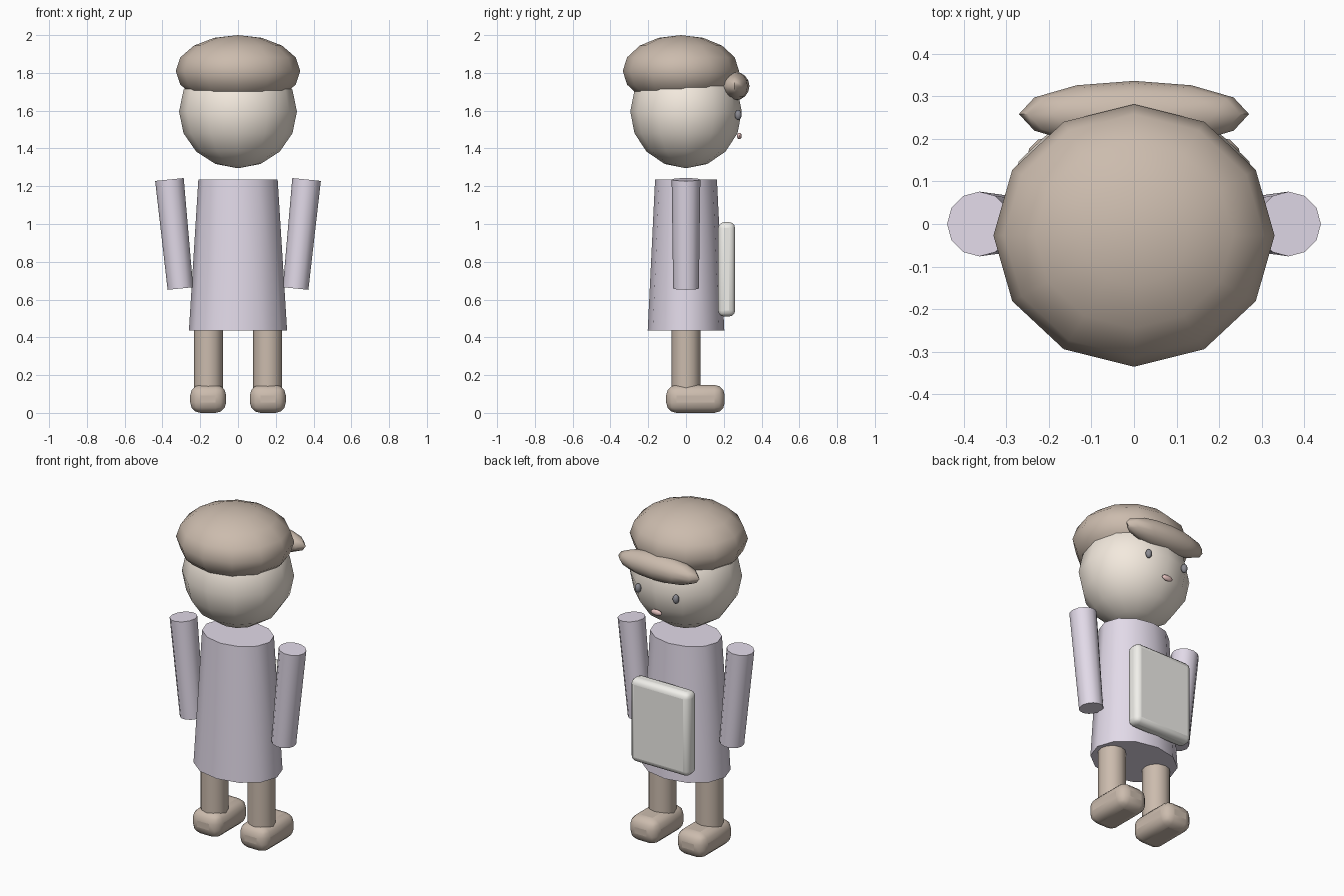
import bpy
from math import radians, atan2, hypot

if "Cube" in bpy.data.objects:
    bpy.data.objects.remove(bpy.data.objects["Cube"])


def material(name, rgb):
    m = bpy.data.materials.new(name)
    m.diffuse_color = (*rgb, 1)
    m.use_nodes = True
    m.node_tree.nodes["Principled BSDF"].inputs["Base Color"].default_value = m.diffuse_color
    return m


BROWN = material("brown", (0.60, 0.50, 0.42))
SKIN = material("skin", (0.90, 0.82, 0.73))
LILAC = material("lilac", (0.76, 0.70, 0.81))
DARK = material("dark", (0.25, 0.25, 0.28))
PINK = material("pink", (0.80, 0.55, 0.53))
WHITE = material("white", (0.88, 0.87, 0.83))


def finish(name, mat, scale=None, angle=40):
    ob = bpy.context.object
    ob.name = name
    ob.data.materials.append(mat)
    if scale:
        ob.scale = scale
    bpy.ops.object.transform_apply(location=False, rotation=False, scale=True)
    bpy.ops.object.shade_smooth_by_angle(angle=radians(angle))
    return ob


def ellipsoid(name, loc, radii, mat):
    bpy.ops.mesh.primitive_uv_sphere_add(segments=12, ring_count=8, radius=1, location=loc)
    return finish(name, mat, radii, 60)


def tapered(name, loc, r_bottom, r_top, depth, mat, squash=1.0, tilt=0.0):
    bpy.ops.mesh.primitive_cone_add(vertices=12, radius1=r_bottom, radius2=r_top,
                                    depth=depth, location=loc, rotation=(0, tilt, 0))
    return finish(name, mat, (1, squash, 1))


def rounded_box(name, loc, size, bevel, mat):
    bpy.ops.mesh.primitive_cube_add(size=1, location=loc)
    ob = finish(name, mat, size)
    mod = ob.modifiers.new("bevel", 'BEVEL')
    mod.width = bevel
    mod.segments = 3
    bpy.ops.object.modifier_apply(modifier=mod.name)
    bpy.ops.object.shade_smooth_by_angle(angle=radians(40))
    return ob


# head, cap and brim
ellipsoid("head", (0, 0, 1.595), (0.312, 0.295, 0.30), SKIN)
ellipsoid("cap", (0, -0.027, 1.81), (0.33, 0.308, 0.19), BROWN)
ellipsoid("cap_brim", (0, 0.258, 1.73), (0.27, 0.078, 0.076), BROWN)
ellipsoid("mouth", (0, 0.282, 1.466), (0.036, 0.013, 0.017), PINK)

# coat
tapered("coat", (0, 0, 0.835), 0.26, 0.21, 0.80, LILAC, squash=0.78)

# paired parts
for side, s in (("right", 1), ("left", -1)):
    ellipsoid(f"{side}_eye", (s * 0.126, 0.276, 1.577), (0.018, 0.018, 0.027), DARK)
    dx, dz = 0.058, 0.577
    tapered(f"{side}_arm", (s * 0.334, 0, 0.947), 0.068, 0.076, hypot(dx, dz), LILAC,
            tilt=s * atan2(dx, dz))
    tapered(f"{side}_leg", (s * 0.157, 0, 0.27), 0.077, 0.077, 0.36, BROWN)
    rounded_box(f"{side}_shoe", (s * 0.158, 0.05, 0.074), (0.19, 0.31, 0.148), 0.055, BROWN)

# flat pad carried in front of the coat
rounded_box("pad", (0, 0.215, 0.76), (0.39, 0.09, 0.50), 0.032, WHITE)
